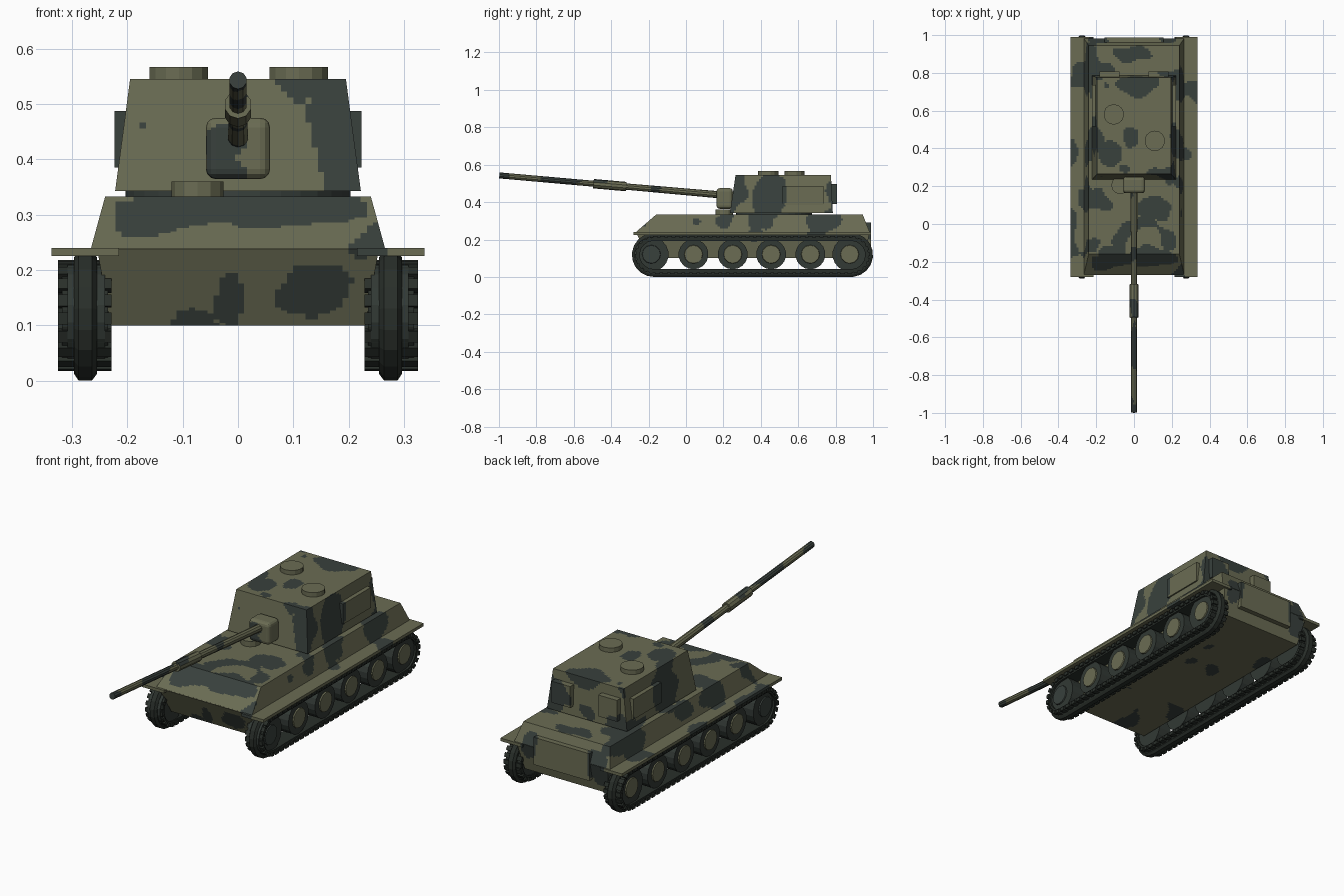
import bpy, bmesh, math
from mathutils import Vector, Matrix, noise

if "Cube" in bpy.data.objects:
    bpy.data.objects.remove(bpy.data.objects["Cube"])


def mat(name, rgb):
    m = bpy.data.materials.new(name)
    m.diffuse_color = (*rgb, 1)
    m.use_nodes = True
    m.node_tree.nodes["Principled BSDF"].inputs["Base Color"].default_value = m.diffuse_color
    return m


OLIVE = mat("olive_paint", (0.145, 0.150, 0.087))
DARK = mat("dark_green_paint", (0.040, 0.052, 0.046))
TRACK = mat("track_metal", (0.022, 0.028, 0.023))
TYRE = mat("wheel_rubber", (0.032, 0.041, 0.035))

# camouflage patches: centre x, y, z and radii
BLOBS = [
    (.19, .25, .46, .055, .07, .15), (.22, .44, .44, .06, .10, .12), (-.11, -.19, .33, .075, .08, .06),
    (.10, -.19, .32, .13, .07, .06), (-.015, -.23, .14, .028, .06, .06), (.13, -.23, .16, .075, .07, .055),
    (-.02, .17, .385, .05, .04, .03), (-.21, .47, .43, .07, .10, .13), (0, -.66, .51, .05, .11, .05),
    (0, -.97, .54, .05, .03, .05), (.02, .74, .54, .11, .06, .06), (-.13, .37, .55, .06, .08, .03),
    (.18, .80, .42, .08, .05, .09), (-.17, .80, .36, .07, .05, .08), (-.19, .97, .22, .07, .05, .09),
    (.26, .40, .30, .06, .06, .06), (-.26, .15, .29, .06, .10, .06), (.25, .72, .29, .09, .08, .06),
    (-.28, .78, .27, .08, .09, .08), (.10, .08, .34, .08, .07, .03), (0, .90, .34, .10, .04, .03),
]


def is_dark(p):
    q = p + 0.035 * noise.noise_vector(p * 9)
    for x, y, z, a, b, c in BLOBS:
        if ((q.x - x) / a) ** 2 + ((q.y - y) / b) ** 2 + ((q.z - z) / c) ** 2 < 1:
            return True
    return noise.noise(p * 7.5 + Vector((3.1, 7.7, 1.3))) > 0.36


def finish(name, bm, mats, camo=False, step=0.011):
    bmesh.ops.recalc_face_normals(bm, faces=bm.faces[:])
    if camo:  # slice into a fine grid, then pick a paint per face
        for ax in range(3):
            vals = [v.co[ax] for v in bm.verts]
            lo, hi = min(vals), max(vals)
            n = max(1, round((hi - lo) / step))
            for i in range(1, n):
                co, no = Vector((0, 0, 0)), Vector((0, 0, 0))
                co[ax] = lo + (hi - lo) * i / n
                no[ax] = 1
                bmesh.ops.bisect_plane(bm, geom=bm.verts[:] + bm.edges[:] + bm.faces[:],
                                       dist=1e-5, plane_co=co, plane_no=no)
        for f in bm.faces:
            f.material_index = int(is_dark(f.calc_center_median()))
    me = bpy.data.meshes.new(name)
    bm.to_mesh(me)
    bm.free()
    for m in mats:
        me.materials.append(m)
    ob = bpy.data.objects.new(name, me)
    bpy.context.collection.objects.link(ob)
    return ob


PAINT = [OLIVE, DARK]


def loft(name, low, high, cx=0, bevel=0):
    """Tapered block between two levels (z, half width, y0, y1)."""
    bm = bmesh.new()
    for z, w, y0, y1 in (low, high):
        for x in (-w, w):
            for y in (y0, y1):
                bm.verts.new((cx + x, y, z))
    bmesh.ops.convex_hull(bm, input=bm.verts[:])
    bmesh.ops.dissolve_limit(bm, angle_limit=0.01, verts=bm.verts[:], edges=bm.edges[:])
    if bevel:
        bmesh.ops.bevel(bm, geom=bm.edges[:], offset=bevel, segments=3, profile=0.5, affect='EDGES')
    return finish(name, bm, PAINT, True)


def rod(name, a, b, r1, r2, sides, mats, camo=False):
    a, b = Vector(a), Vector(b)
    d = b - a
    bm = bmesh.new()
    m = Matrix.Translation((a + b) / 2) @ d.to_track_quat('Z', 'Y').to_matrix().to_4x4()
    bmesh.ops.create_cone(bm, cap_ends=True, segments=sides, radius1=r1, radius2=r2,
                          depth=d.length, matrix=m)
    return finish(name, bm, mats, camo)


# hull
loft("lower_hull", (.10, .23, -.20, .95), (.24, .255, -.268, .983))
loft("upper_hull", (.238, .266, -.27, .983), (.333, .24, -.16, .945))
loft("rear_door", (.155, .155, .95, .988), (.292, .155, .95, .988))
rod("driver_hatch", (-.073, .205, .333), (-.073, .205, .36), .047, .047, 12, PAINT, True)

# turret
rod("turret_ring", (0, .47, .33), (0, .47, .345), .203, .203, 32, [DARK])
loft("turret", (.343, .222, .235, .785), (.545, .195, .265, .775))
for s, side in ((1, "right"), (-1, "left")):
    loft(side + "_turret_panel", (.385, .0315, .515, .735), (.487, .0315, .515, .735), cx=s * .192)
    loft(side + "_rear_bin", (.39, .052, .76, .807), (.497, .052, .76, .807), cx=s * .13)
    loft(side + "_fender", (.225, .061, -.28, .99), (.24, .061, -.28, .99), cx=s * .276)
rod("left_roof_hatch", (-.107, .58, .54), (-.107, .58, .567), .054, .054, 14, PAINT, True)
rod("right_roof_hatch", (.11, .44, .54), (.11, .44, .567), .054, .054, 14, PAINT, True)

# gun
loft("mantlet", (.364, .058, .163, .25), (.475, .058, .163, .25), bevel=.018)


def bore(y):
    return (0, y, .543 - (y + 1) * .088)


rod("barrel_base", bore(.20), bore(-.33), .019, .017, 10, PAINT, True)
rod("barrel_sleeve", bore(-.32), bore(-.495), .025, .025, 10, PAINT, True)
rod("barrel_front", bore(-.48), bore(-.998), .016, .016, 10, PAINT, True)

# running gear
R, YF, YR = .1175, -.172, .8825


def path(t):
    """Point and outward normal (y, z) along the track loop, t in 0..1."""
    L, A = YR - YF, math.pi * R
    d = (t % 1) * 2 * (L + A)
    if d < L:
        return (YF + d, 0), (0, -1)
    if d < L + A:
        a = (d - L) / R - math.pi / 2
        c = YR
    elif d < 2 * L + A:
        return (YR - (d - L - A), 2 * R), (0, 1)
    else:
        a = (d - 2 * L - A) / R + math.pi / 2
        c = YF
    n = (math.cos(a), math.sin(a))
    return (c + R * n[0], R + R * n[1]), n


def sweep(bm, s, profile, ts, closed):
    """Carry an (x, depth) profile along the track loop."""
    rings = []
    for t in ts:
        (y, z), n = path(t)
        rings.append([bm.verts.new((s * x, y - n[0] * d, z - n[1] * d)) for x, d in profile])
    k = len(profile)
    for i in range(len(rings) if closed else len(rings) - 1):
        a, b = rings[i], rings[(i + 1) % len(rings)]
        for j in range(k):
            bm.faces.new((a[j], a[(j + 1) % k], b[(j + 1) % k], b[j]))
    if not closed:
        bm.faces.new(rings[0])
        bm.faces.new(rings[-1])


RIDGE = [(.264, 0), (.288, 0), (.296, .012), (.296, .03), (.255, .03), (.255, .012)]
BAND = [(.235, .024), (.318, .024), (.318, .042), (.235, .042)]
TREAD = [(.229, .017), (.325, .017), (.325, .034), (.229, .034)]
N = 72
for s, side in ((1, "right"), (-1, "left")):
    for part, prof in (("ridge", RIDGE), ("band", BAND)):
        bm = bmesh.new()
        sweep(bm, s, prof, [i / N for i in range(N)], True)
        finish(f"{side}_track_{part}", bm, [TRACK])
    bm = bmesh.new()
    for i in range(N):
        sweep(bm, s, TREAD, [(i + .18) / N, (i + .82) / N], False)
    finish(f"{side}_track_treads", bm, [TRACK])

    # wheels: front, four road wheels, rear
    for i, y in enumerate((-.185, .04, .25, .455, .665, .875)):
        end = i in (0, 5)
        r = .092 if end else .08
        rod(f"{side}_wheel_{i}", (s * .24, y, .121), (s * .308, y, .121), r, r, 18, [TYRE])
        rod(f"{side}_hub_{i}", (s * .30, y, .121), (s * .314, y, .121), .052, .048, 12,
            [DARK if i == 0 else OLIVE])
